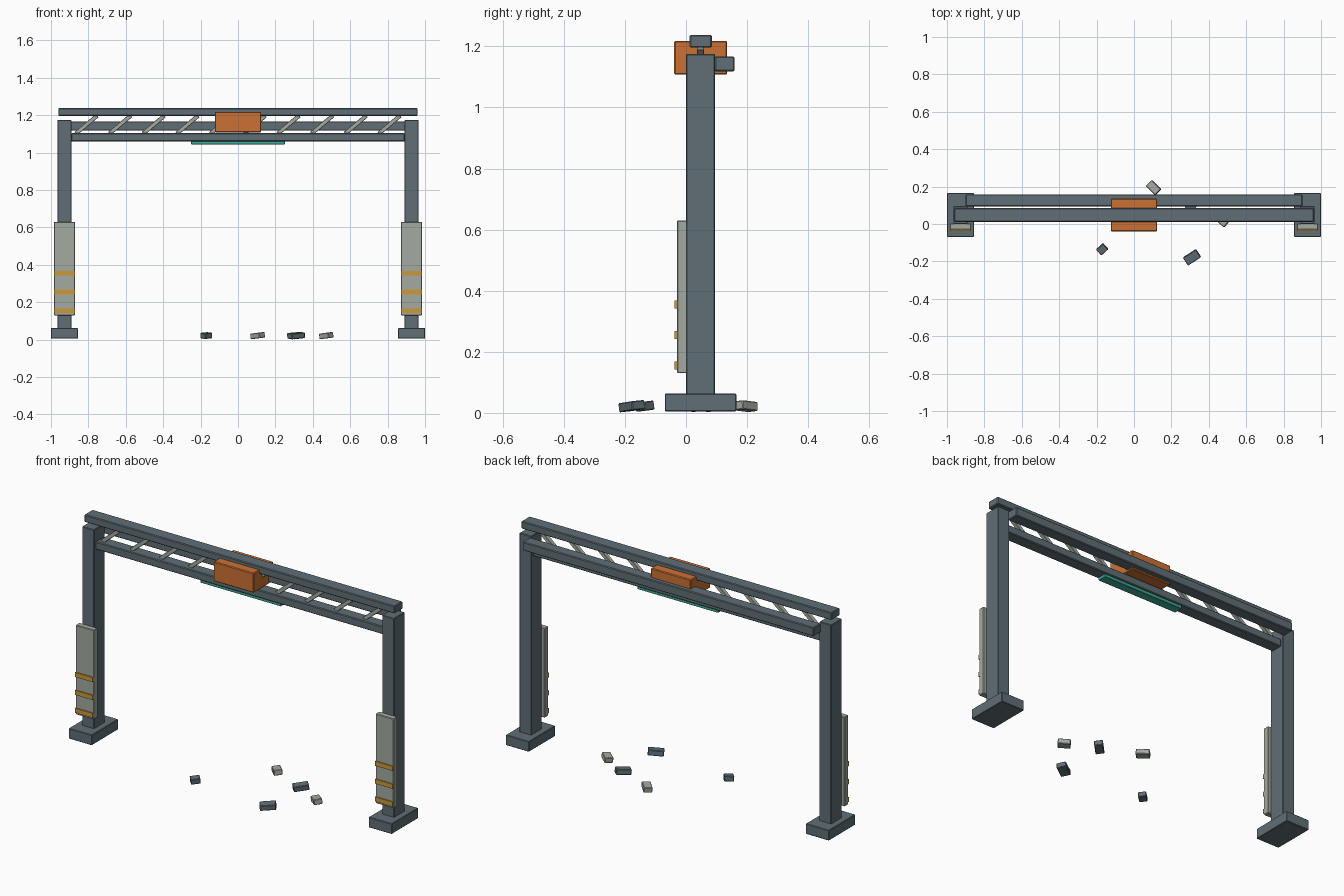
import bpy
import math
from mathutils import Vector

default = bpy.data.objects.get("Cube")
if default:
    bpy.data.objects.remove(default, do_unlink=True)


def make_material(name, rgb):
    mat = bpy.data.materials.new(name)
    mat.use_nodes = True
    mat.diffuse_color = (*rgb, 1)
    mat.node_tree.nodes["Principled BSDF"].inputs["Base Color"].default_value = (*rgb, 1)
    return mat


steel = make_material("blue grey steel", (0.115, 0.157, 0.178))
concrete = make_material("pale grey", (0.37, 0.40, 0.355))
orange = make_material("orange paint", (0.60, 0.165, 0.035))
yellow = make_material("hazard yellow", (0.60, 0.32, 0.045))
teal = make_material("teal light", (0.05, 0.42, 0.33))


def box(name, low, high, mat, rotation=(0, 0, 0), bevel=0.004):
    """Chamfered box between two corners, turned about its middle (degrees)."""
    low, high = Vector(low), Vector(high)
    bpy.ops.mesh.primitive_cube_add(size=1, location=(low + high) / 2)
    obj = bpy.context.object
    obj.name = name
    obj.scale = high - low
    bpy.ops.object.transform_apply(location=False, rotation=False, scale=True)
    obj.rotation_euler = [math.radians(a) for a in rotation]
    obj.data.materials.append(mat)
    if bevel:
        mod = obj.modifiers.new("chamfer", 'BEVEL')
        mod.width = bevel
        mod.segments = 1
    return obj


def centred_box(name, centre, size, mat, rotation=(0, 0, 0), bevel=0.003):
    c, half = Vector(centre), Vector(size) / 2
    return box(name, c - half, c + half, mat, rotation, bevel)


# Legs: foot, post, guard panel and hazard stripes on each side
for side, sx in (("left", 1), ("right", -1)):
    x = sx * 0.928
    centred_box(f"{side}_foot", (x, 0.048, 0.034), (0.144, 0.235, 0.058), steel)
    centred_box(f"{side}_post", (x, 0.0475, 0.61), (0.074, 0.095, 1.13), steel)
    centred_box(f"{side}_guard_panel", (x, -0.013, 0.38), (0.113, 0.034, 0.5), concrete)
    for i in range(3):
        centred_box(f"{side}_stripe_{i + 1}", (x, -0.033, 0.155 + 0.1 * i),
                    (0.111, 0.009, 0.025), yellow, bevel=0)

# Horizontal beams
box("top_beam", (-0.96, 0.012, 1.196), (0.96, 0.085, 1.238), steel)
box("lower_beam", (-0.892, 0.014, 1.06), (0.892, 0.081, 1.104), steel)
box("rear_beam", (-0.9, 0.094, 1.118), (0.9, 0.159, 1.167), steel)

# Diagonal lattice bars
for i in range(10):
    centred_box(f"lattice_bar_{i + 1}", (-0.81 + 0.18 * i, 0.0475, 1.15),
                (0.15, 0.024, 0.022), concrete, (0, -40, 0), 0.002)

# Central housing and the light strip beneath it
box("centre_housing", (-0.124, -0.039, 1.108), (0.124, 0.135, 1.218), orange)
box("light_strip", (-0.25, 0.022, 1.043), (0.25, 0.073, 1.061), teal, bevel=0.002)

# Loose blocks on the ground: position, size, turn, material
blocks = (
    ((-0.17, -0.135), (0.05, 0.042), 42, steel),
    ((0.105, 0.195), (0.07, 0.045), -45, concrete),
    ((0.31, -0.178), (0.083, 0.05), 33, steel),
    ((0.472, 0.02), (0.065, 0.045), -40, concrete),
    ((0.315, 0.105), (0.08, 0.045), 45, steel),
)
for i, (pos, size, turn, mat) in enumerate(blocks):
    centred_box(f"loose_block_{i + 1}", (*pos, 0.022), (*size, 0.03), mat,
                (5, -5, turn))
